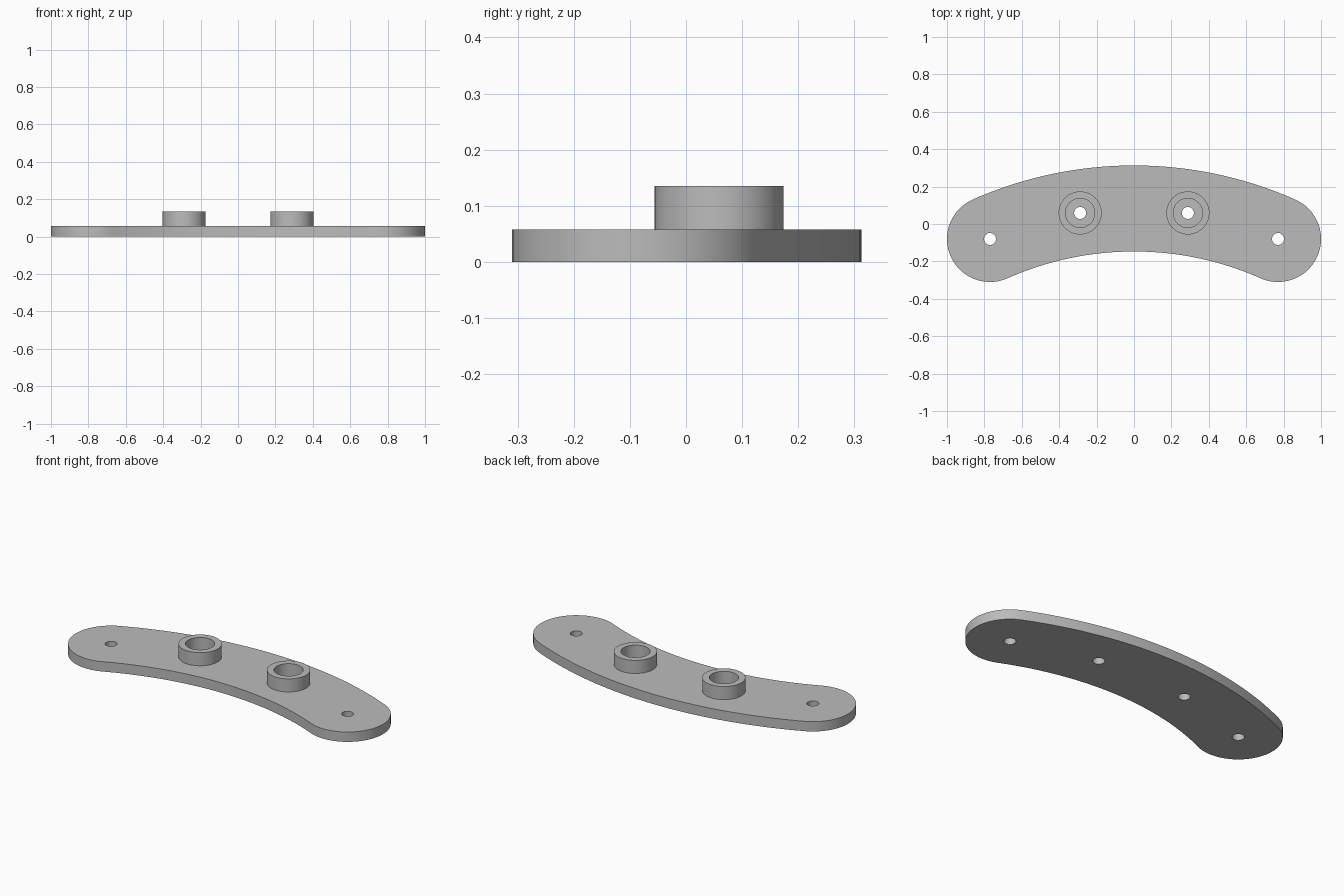
import bpy, bmesh
from math import sin, cos, pi, atan2, hypot

if "Cube" in bpy.data.objects:
    bpy.data.objects.remove(bpy.data.objects["Cube"], do_unlink=True)

PLATE_H = 0.058
BOSS_TOP = 0.135
END_X, END_Y, END_R = 0.77, -0.08, 0.23     # rounded plate ends
ARC_Y, ARC_R = -1.817, 1.90                 # centre line of the curved plate
BOSS_X, BOSS_Y, BOSS_R, BORE_R = 0.288, 0.059, 0.115, 0.078
HOLE_R = 0.032

grey = bpy.data.materials.new("plain grey")
grey.use_nodes = True
colour = (0.5, 0.5, 0.5, 1)
grey.diffuse_color = colour
grey.node_tree.nodes["Principled BSDF"].inputs["Base Color"].default_value = colour


def arc(cx, cy, r, start, end, n):
    """Points from start to end angle, without the last one."""
    return [(cx + r * cos(start + (end - start) * i / n),
             cy + r * sin(start + (end - start) * i / n)) for i in range(n)]


def circle(cx, cy, r, n=48):
    return arc(cx, cy, r, 0, 2 * pi, n)


def extruded(name, loops, z0, z1):
    """Solid from an outline and its holes, extruded from z0 to z1."""
    curve = bpy.data.curves.new(name, 'CURVE')
    curve.dimensions = '2D'
    curve.fill_mode = 'BOTH'
    curve.extrude = (z1 - z0) / 2
    for pts in loops:
        spline = curve.splines.new('POLY')
        spline.points.add(len(pts) - 1)
        for p, (x, y) in zip(spline.points, pts):
            p.co = (x, y, 0, 1)
        spline.use_cyclic_u = True
    obj = bpy.data.objects.new(name, curve)
    bpy.context.collection.objects.link(obj)
    bpy.ops.object.select_all(action='DESELECT')
    obj.select_set(True)
    bpy.context.view_layer.objects.active = obj
    bpy.ops.object.convert(target='MESH')
    obj = bpy.context.view_layer.objects.active

    bm = bmesh.new()
    bm.from_mesh(obj.data)
    bmesh.ops.translate(bm, verts=bm.verts, vec=(0, 0, (z0 + z1) / 2))
    bmesh.ops.remove_doubles(bm, verts=bm.verts, dist=0.0001)
    bmesh.ops.recalc_face_normals(bm, faces=bm.faces)
    bm.to_mesh(obj.data)
    bm.free()
    obj.data.materials.clear()
    obj.data.materials.append(grey)
    bpy.ops.object.shade_smooth_by_angle(angle=pi / 6)
    return obj


# Curved plate: concentric arcs joined by round ends, with four through holes
right = atan2(END_Y - ARC_Y, END_X)
left = pi - right
outline = (arc(0, ARC_Y, ARC_R + END_R, right, left, 48)
           + arc(-END_X, END_Y, END_R, left, left + pi, 40)
           + arc(0, ARC_Y, ARC_R - END_R, left, right, 48)
           + arc(END_X, END_Y, END_R, right - pi, right, 40))
holes = [circle(s * x, y, HOLE_R) for s in (-1, 1)
         for x, y in ((END_X, END_Y), (BOSS_X, BOSS_Y))]
extruded("curved_plate", [outline] + holes, 0, PLATE_H)

# Two hollow round bosses standing on the plate
for side, s in (("left", 1), ("right", -1)):
    extruded(side + "_boss",
             [circle(s * BOSS_X, BOSS_Y, BOSS_R, 64), circle(s * BOSS_X, BOSS_Y, BORE_R, 64)],
             PLATE_H, BOSS_TOP)
